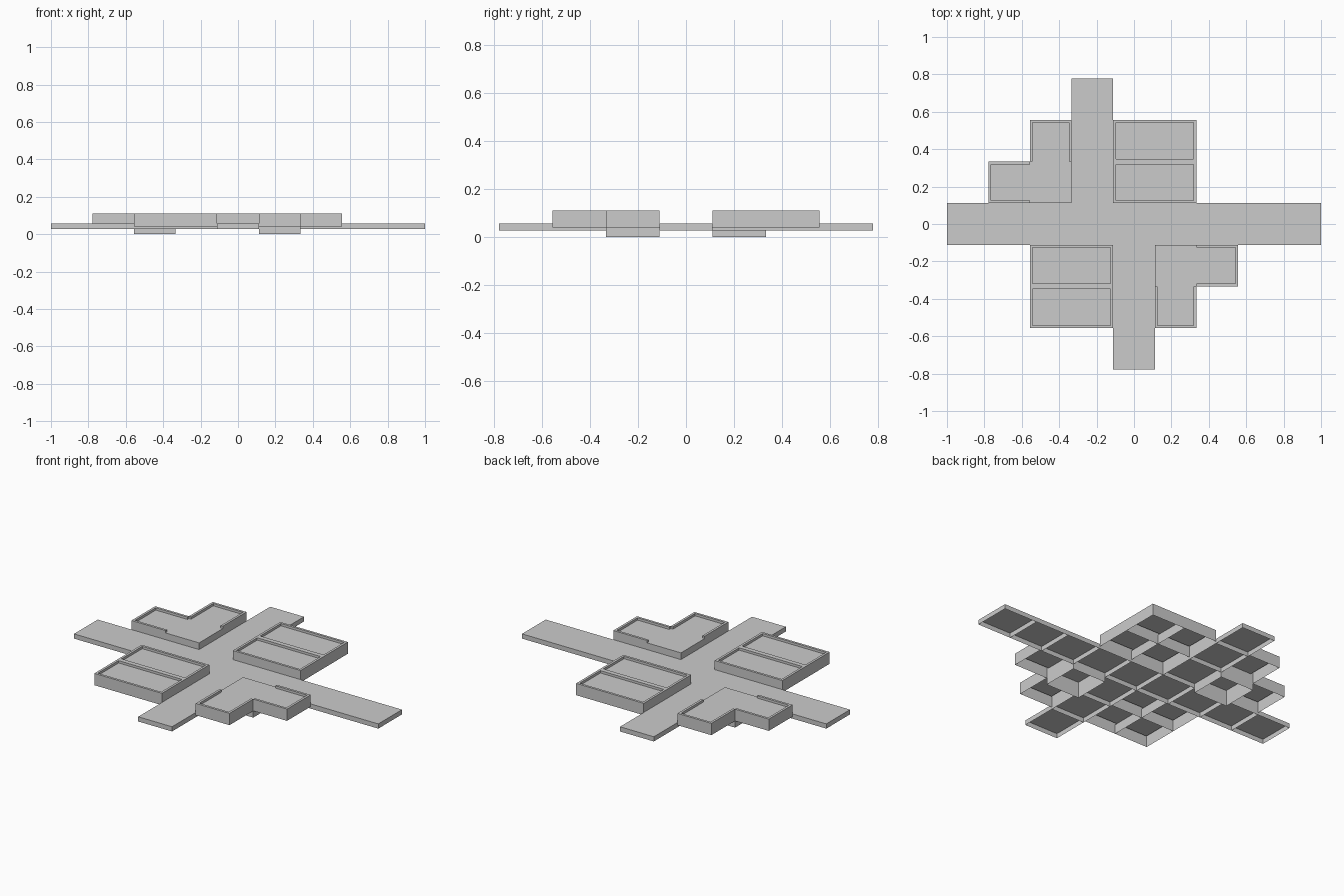
import bpy, bmesh, math
from mathutils import Matrix

if "Cube" in bpy.data.objects:
    bpy.data.objects.remove(bpy.data.objects["Cube"])

T = 2 / 9            # tile pitch
H = T / 2            # half tile
RIM = 0.014          # rim thickness on raised tiles
ROAD_LOW, ROAD_TOP = 0.028, 0.056
BASE, FLOOR, TOP = 0.04, 0.096, 0.11


def finish(name, quads, col, row, angle=0):
    """Turn a list of quads into a tile object placed on the grid."""
    bm = bmesh.new()
    for q in quads:
        bm.faces.new([bm.verts.new(p) for p in q])
    bmesh.ops.remove_doubles(bm, verts=bm.verts, dist=1e-5)
    bm.transform(Matrix.Rotation(math.radians(angle), 4, 'Z'))
    me = bpy.data.meshes.new(name)
    bm.to_mesh(me)
    bm.free()
    ob = bpy.data.objects.new(name, me)
    ob.location = ((col - 4) * T, row * T, 0)
    bpy.context.collection.objects.link(ob)


def wall(a, b, z0, z1):
    return [(*a, z0), (*b, z0), (*b, z1), (*a, z1)]


def flat_tile(name, col, row, z0, z1):
    """Plain lid with four skirts, open underneath."""
    c = [(-H, -H), (H, -H), (H, H), (-H, H)]
    quads = [wall(c[i], c[(i + 1) % 4], z0, z1) for i in range(4)]
    quads.append([(*p, z1) for p in c])
    finish(name, quads, col, row)


def rimmed_tile(name, col, row, angle, caps):
    """Raised tile with a rim on three sides; the open side faces +x before turning."""
    k = H - RIM
    out = [(H, H), (-H, H), (-H, -H), (H, -H)]
    inn = [(H, k), (-k, k), (-k, -k), (H, -k)]
    quads = [wall(out[3], out[0], BASE, FLOOR)]
    for i in range(3):
        quads.append(wall(out[i], out[i + 1], BASE, TOP))
        quads.append(wall(inn[i + 1], inn[i], FLOOR, TOP))
        quads.append([(*out[i], TOP), (*out[i + 1], TOP), (*inn[i + 1], TOP), (*inn[i], TOP)])
    quads.append([(*p, FLOOR) for p in inn])
    if caps:
        quads.append(wall(inn[0], out[0], FLOOR, TOP))
        quads.append(wall(out[3], inn[3], FLOOR, TOP))
    finish(name, quads, col, row, angle)


# Low walkway tiles: long row plus two offset branches
for col in range(9):
    flat_tile("main_walkway", col, 0, ROAD_LOW, ROAD_TOP)
for row in (1, 2, 3):
    flat_tile("back_walkway", 3, row, ROAD_LOW, ROAD_TOP)
    flat_tile("front_walkway", 4, -row, ROAD_LOW, ROAD_TOP)

# Square blocks: each row is a pair of rimmed tiles facing each other
for col, sign in ((4, 1), (2, -1)):
    for row in (1, 2):
        rimmed_tile("block_left_tile", col, sign * row, 0, False)
        rimmed_tile("block_right_tile", col + 1, sign * row, 180, False)

# L-shaped blocks: deep flat corner with two rimmed arms
for col, s in ((2, 1), (5, -1)):
    flat_tile("corner_tile", col, s, 0, FLOOR)
    rimmed_tile("corner_side_arm", col - s, s, 0 if s > 0 else 180, True)
    rimmed_tile("corner_end_arm", col, 2 * s, -90 * s, True)

for ob in bpy.data.objects:
    ob.select_set(False)
